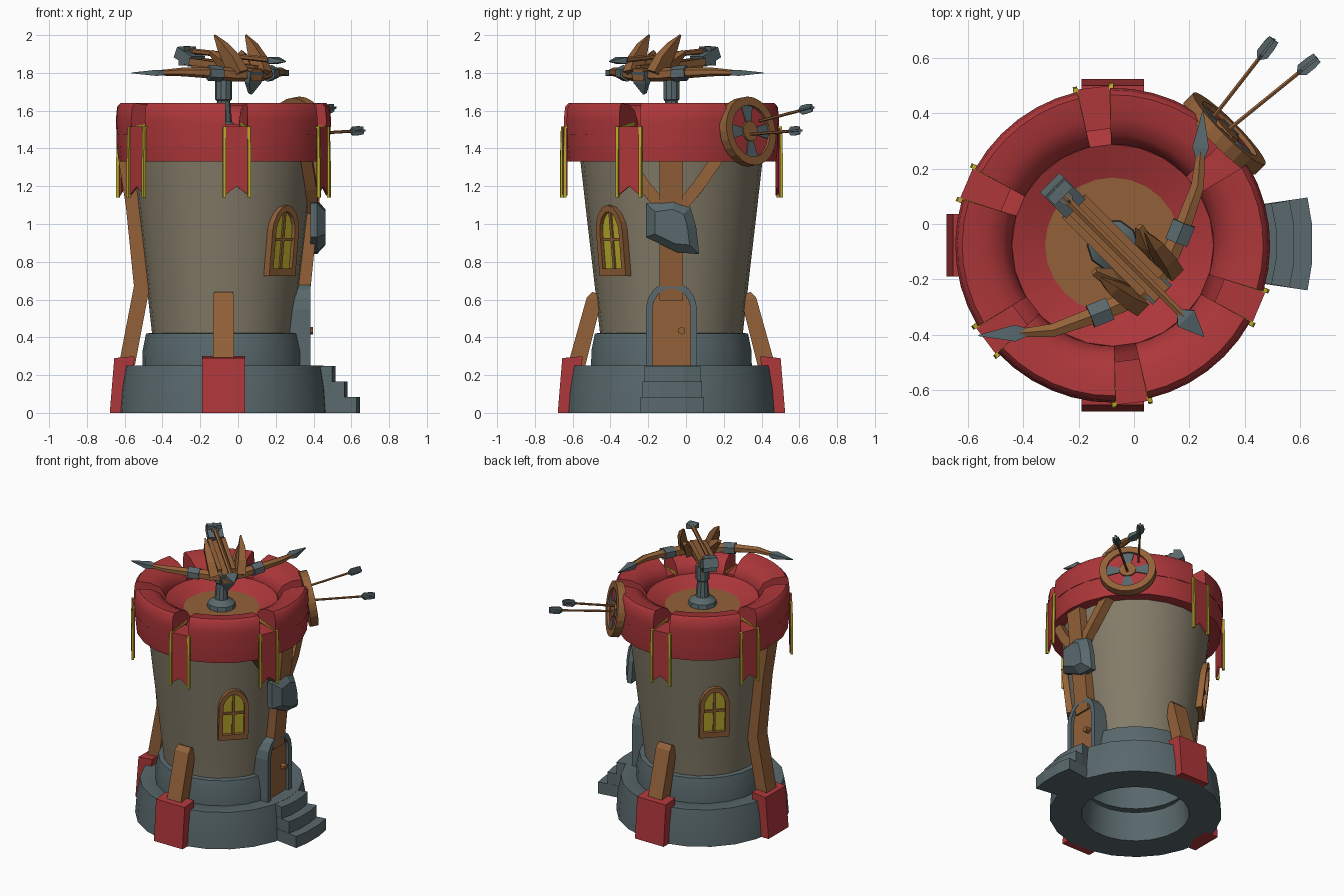
import bpy, bmesh, math
from mathutils import Vector

if "Cube" in bpy.data.objects:
    bpy.data.objects.remove(bpy.data.objects["Cube"])

CX = CY = -0.077          # tower axis


def material(name, rgb):
    m = bpy.data.materials.new(name)
    m.diffuse_color = (*rgb, 1)
    m.use_nodes = True
    m.node_tree.nodes["Principled BSDF"].inputs["Base Color"].default_value = m.diffuse_color
    return m


RED = material("red", (0.42, 0.038, 0.042))
WOOD = material("wood", (0.29, 0.12, 0.04))
GREY = material("slate", (0.10, 0.14, 0.15))
STONE = material("stone", (0.23, 0.20, 0.14))
YELLOW = material("yellow", (0.50, 0.42, 0.025))


def mesh(name, verts, faces, mat, smooth=None):
    bm = bmesh.new()
    vs = [bm.verts.new(v) for v in verts]
    for f in faces:
        bm.faces.new([vs[i] for i in f])
    bmesh.ops.recalc_face_normals(bm, faces=bm.faces)
    me = bpy.data.meshes.new(name)
    bm.to_mesh(me)
    bm.free()
    me.materials.append(mat)
    if smooth:
        me.polygons.foreach_set("use_smooth", [True] * len(me.polygons))
        me.set_sharp_from_angle(angle=math.radians(smooth))
    ob = bpy.data.objects.new(name, me)
    bpy.context.collection.objects.link(ob)
    return ob


def P(deg, r, z, t=0.0):
    """Point at an angle round the tower: radius r, sideways offset t."""
    a = math.radians(deg)
    return Vector((CX + r * math.cos(a) - t * math.sin(a), CY + r * math.sin(a) + t * math.cos(a), z))


def lathe(name, prof, mat, a0=0, a1=360, n=24, closed=True, smooth=40):
    full, m = a1 - a0 >= 360, len(prof)
    cols = n if full else n + 1
    verts = [P(a0 + (a1 - a0) * i / n, r, z) for i in range(cols) for r, z in prof]
    faces = []
    for i in range(n):
        j = (i + 1) % cols
        for k in range(m if closed else m - 1):
            q = (k + 1) % m
            faces.append((i * m + k, j * m + k, j * m + q, i * m + q))
    if not full:
        faces += [tuple(range(m)), tuple(range(n * m, n * m + m))]
    return mesh(name, verts, faces, mat, smooth)


def sweep(name, pts, sizes, mat, sides=4, ref=(0, 0, 1), smooth=None):
    """Tube through pts; sizes are (half width, half height) at each point."""
    pts, ref = [Vector(p) for p in pts], Vector(ref)
    if isinstance(sizes, tuple):
        sizes = [sizes] * len(pts)
    k = 1 / math.cos(math.pi / sides)
    verts, faces = [], []
    for i, p in enumerate(pts):
        d = (pts[min(i + 1, len(pts) - 1)] - pts[max(i - 1, 0)]).normalized()
        u = d.cross(ref).normalized()
        v = u.cross(d)
        for s in range(sides):
            a = math.tau * (s + 0.5) / sides
            verts.append(p + u * math.cos(a) * k * sizes[i][0] + v * math.sin(a) * k * sizes[i][1])
        if i:
            b = (i - 1) * sides
            faces += [(b + s, b + (s + 1) % sides, b + sides + (s + 1) % sides, b + sides + s) for s in range(sides)]
    faces += [tuple(range(sides)), tuple(range(len(verts) - sides, len(verts)))]
    return mesh(name, verts, faces, mat, smooth)


def plate(name, outline, fn, mat, inner=None):
    """Prism (or ring, with inner) from a 2D outline; fn(u, v, side) gives the 3D point."""
    n = len(outline)
    loops = [outline] + ([inner] if inner else [])
    verts = [fn(u, v, k) for k in (0, 1) for l in loops for u, v in l]
    L = len(loops) * n
    faces = []
    for i in range(n):
        j = (i + 1) % n
        faces.append((i, j, L + j, L + i))
        if inner:
            faces += [(n + i, n + j, L + n + j, L + n + i), (i, j, n + j, n + i), (L + i, L + j, L + n + j, L + n + i)]
    if not inner:
        faces += [tuple(range(n)), tuple(range(n, 2 * n))]
    return mesh(name, verts, faces, mat)


def wall(z):
    return 0.38 + (z - 0.42) * 0.11


# --- tower body, stone rings, floor
lathe("base_ring", [(0.35, 0.0), (0.56, 0.0), (0.55, 0.13), (0.53, 0.25), (0.42, 0.25), (0.33, 0.2)], GREY, n=22)
lathe("plinth_ring", [(0.43, 0.24), (0.428, 0.33), (0.41, 0.42), (0.37, 0.425), (0.35, 0.24)], GREY, n=22)
lathe("tower_wall", [(wall(0.3), 0.3), (0.378, 0.42), (0.415, 0.75), (0.45, 1.05), (0.485, 1.36)], STONE, closed=False)
lathe("parapet_band", [(0.47, 1.33), (0.555, 1.33), (0.565, 1.42), (0.565, 1.49), (0.40, 1.50), (0.365, 1.53),
                       (0.245, 1.48), (0.245, 1.45), (0.45, 1.42)], RED)
lathe("tower_floor", [(0.002, 1.48), (0.26, 1.48), (0.26, 1.46), (0.002, 1.46)], WOOD)
for i in range(6):        # fat merlons between the notches
    a = 37 + 60 * i
    lathe("merlon", [(0.566, 1.47), (0.570, 1.55), (0.563, 1.62), (0.545, 1.64), (0.46, 1.63), (0.40, 1.60),
                     (0.365, 1.54), (0.37, 1.47)], RED, a + 6, a + 54, n=6)

# --- swallow-tailed banners with yellow trims, one per notch except behind the target
for i in range(1, 6):
    a = 37 + 60 * i
    plate("banner", [(-.065, 1.515), (.065, 1.515), (.065, 1.15), (0, 1.2), (-.065, 1.15)],
          lambda u, v, k, a=a: P(a, 0.563 + 0.012 * k, v, u), RED)
    plate("banner_top", [(-.062, .42), (.062, .42), (.062, .57), (-.062, .57)],
          lambda u, v, k, a=a: P(a, v, 1.50 + 0.012 * k, u), RED)
    for s in (-1, 1):
        sweep("banner_trim", [P(a, .578, 1.14, s * .066), P(a, .578, 1.32, s * .066), P(a, .575, 1.51, s * .066),
                              P(a, .40, 1.53, s * .05)], (.008, .008), YELLOW, ref=P(a + 90, 1, 0) - P(0, 0, 0))

# --- red footings with timber props, long prop on the left
for a in (90, 180, 270):
    plate("footing", [(.50, 0), (.602, 0), (.578, .29), (.47, .30)],
          lambda u, v, k, a=a: P(a, u, v, (k - .5) * .226), RED)
    path = [(.50, .26), (.41, .60), (.395, .63)]
    size = [(.055, .045), (.055, .04), (.05, .025)]
    if a == 180:
        path = [(.51, .26), (.432, .67), (.475, 1.1), (.515, 1.35)]
        size = [(.055, .042)] * 4
    sweep("timber_prop", [P(a, r, z) for r, z in path], size, WOOD, ref=P(a, 1, 0) - P(0, 0, 0))

# --- right side: post, braces and stone shield above the door
sweep("door_post", [P(0, .415, .6), P(0, .465, 1.1), P(0, .49, 1.35)], (.062, .04), WOOD, ref=(1, 0, 0))
for s in (-1, 1):
    sweep("door_brace", [P(s * 4, .475, 1.07), P(s * 17, .485, 1.2), P(s * 30, .505, 1.36)], (.032, .03), WOOD, ref=(1, 0, 0))
rock = [(-.135, 1.11), (.01, 1.13), (.10, 1.09), (.13, .99), (.147, .84), (.03, .85), (-.135, .93)]
plate("stone_shield", rock, lambda u, v, k: P(0, .46 + .035 * k, v, u), GREY)
plate("stone_shield_face", rock, lambda u, v, k: P(0, .495 + .045 * k, .98 + (v - .98) * (1 - .35 * k), u * (1 - .35 * k)), GREY)


def arch(w, z0, zs, z1, n=8, power=1.0):
    top = [(w * math.cos(math.pi * i / n), zs + (z1 - zs) * math.sin(math.pi * i / n) ** power) for i in range(n + 1)]
    return [(-w, z0), (w, z0)] + top


# --- door, handle and steps
plate("door_frame", arch(.135, .24, .55, .695), lambda u, v, k: P(0, .33 + .132 * k, v, u), GREY, arch(.1, .25, .55, .66))
plate("door", arch(.105, .25, .55, .665), lambda u, v, k: P(0, .34 + .10 * k, v, u), WOOD)
lathe_knob = sweep("door_handle", [P(0, .43, .435, .055), P(0, .475, .435, .055)], (.018, .018), WOOD, 6)
for i in range(3):
    x, w = .645 - .065 * i, .168 - .01 * i
    plate("step", [(.40, -w * .8), (x - .017, -w), (x, -w * .4), (x, w * .4), (x - .017, w), (.40, w * .8)],
          lambda u, v, k, i=i: Vector((u, CY + .005 + v, (0, .083 * (i + 1))[k])), GREY)

# --- arched windows
for a in (-45, 135):
    def on_wall(d0, d1, a=a):
        return lambda u, v, k: P(a, wall(v) - .008 + (d1 if k else d0), v, u)
    plate("window_frame", arch(.098, .725, .97, 1.1, power=1.2), on_wall(-.04, .035), WOOD,
          arch(.07, .765, .965, 1.065, power=1.2))
    plate("window_pane", arch(.075, .755, .965, 1.07, power=1.2), on_wall(-.04, .012), YELLOW)
    for (x0, x1, z0, z1) in ((-.008, .008, .75, 1.07), (-.075, .075, .91, .927)):
        plate("window_bar", [(x0, z0), (x1, z0), (x1, z1), (x0, z1)], on_wall(0, .022), WOOD)

# --- round target on the parapet
O = Vector((.33, .33, 1.49))
N = Vector((1, 1, .22)).normalized()
S = Vector((-1, 1, 0)).normalized()
U = N.cross(S)


def disc_pts(r, n=24, a0=0.0, a1=math.tau):
    return [(r * math.cos(a0 + (a1 - a0) * i / n), r * math.sin(a0 + (a1 - a0) * i / n)) for i in range(n)]


def face(d0, d1):
    return lambda u, v, k: O + S * u + U * v + N * (d1 if k else d0)


plate("target_rim", disc_pts(.184), face(-.03, .022), WOOD, disc_pts(.138))
plate("target_face", disc_pts(.145), face(-.03, .005), RED)
for i in range(4):
    a = math.pi / 2 * i
    wedge = [(r * math.cos(a + d), r * math.sin(a + d)) for r, d in ((.05, -.38), (.137, -.3), (.14, 0), (.137, .3), (.05, .38))]
    plate("target_wedge", wedge, face(.004, .011), GREY)
plate("target_hub", disc_pts(.055, 12), face(0, .018), WOOD)


def arrow(tail, tip, r):
    tail, tip = Vector(tail), Vector(tip)
    d = (tip - tail).normalized()
    side = d.cross(Vector((0, 0, 1))).normalized()
    sweep("arrow_shaft", [tail, tip], (r, r), WOOD, 6)
    for w in (side, side.cross(d)):
        sweep("arrow_feather", [tail - d * .01, tail + d * .02, tail + d * .06, tail + d * .08],
              [(.020, .005), (.024, .005), (.024, .005), (.006, .005)], GREY, ref=w)


arrow((.50, .66, 1.615), (.29, .39, 1.545), .007)
arrow((.655, .595, 1.495), (.34, .34, 1.475), .007)

# --- ballista pedestal
lathe("pedestal", [(.002, 1.47), (.095, 1.47), (.09, 1.51), (.045, 1.54), (.035, 1.65), (.045, 1.66), (.045, 1.76),
                   (.002, 1.77)], GREY, n=10, smooth=30)


def B(f, s, z):
    """Ballista frame: f forward (towards +x -y), s sideways."""
    q = math.sqrt(.5)
    return Vector((CX + (f + s) * q, CY + (s - f) * q, z))


# --- ballista stock, rails and metal fittings
sweep("ballista_stock", [B(-.2, 0, 1.83), B(.25, 0, 1.79)], (.038, .032), WOOD)
sweep("rear_winch", [B(-.31, 0, 1.91), B(-.20, 0, 1.86)], (.05, .03), GREY)
sweep("rear_bar", [B(-.27, -.045, 1.89), B(-.27, .045, 1.89)], (.02, .05), GREY)
sweep("nose_plate", [B(.235, 0, 1.81), B(.22, 0, 1.75), B(.20, 0, 1.69)], [(.05, .02), (.045, .018), (.006, .01)], GREY, ref=(1, -1, 0))
arrow(B(-.29, 0, 1.92), B(.39, 0, 1.865), .013)
sweep("bolt_head", [B(.34, 0, 1.868), B(.375, 0, 1.866), B(.467, 0, 1.86)], [(.012, .01), (.042, .018), (.002, .002)], GREY)

# --- mirrored bow limbs, collars, tips and horns
for s in (-1, 1):
    sweep("bow_limb", [B(.20, 0, 1.79), B(.18, s * .10, 1.79), B(.135, s * .22, 1.80), B(.065, s * .37, 1.805), B(-.02, s * .47, 1.80)],
          [(.035, .03), (.035, .032), (.03, .026), (.024, .02), (.014, .012)], WOOD, 6, smooth=50)
    sweep("limb_collar", [B(.155, s * .17, 1.795), B(.125, s * .24, 1.80)], (.042, .036), GREY, 6)
    sweep("limb_tip", [B(0, s * .445, 1.80), B(-.025, s * .475, 1.80), B(-.113, s * .575, 1.80)],
          [(.016, .012), (.03, .016), (.002, .002)], GREY)
    sweep("side_rail", [B(-.2, s * .045, 1.86), B(.2, s * .045, 1.82)], (.014, .018), WOOD)
    sweep("tall_horn", [B(.20, s * .085, 1.79), B(.16, s * .10, 1.87), B(.105, s * .112, 1.94), B(.05, s * .117, 2.0)],
          [(.03, .05), (.026, .042), (.02, .026), (.004, .004)], WOOD, ref=(1, -1, 0))
    sweep("short_horn", [B(.12, s * .07, 1.80), B(.08, s * .09, 1.86), B(.02, s * .115, 1.91)],
          [(.026, .035), (.024, .03), (.012, .01)], WOOD, ref=(1, -1, 0))
